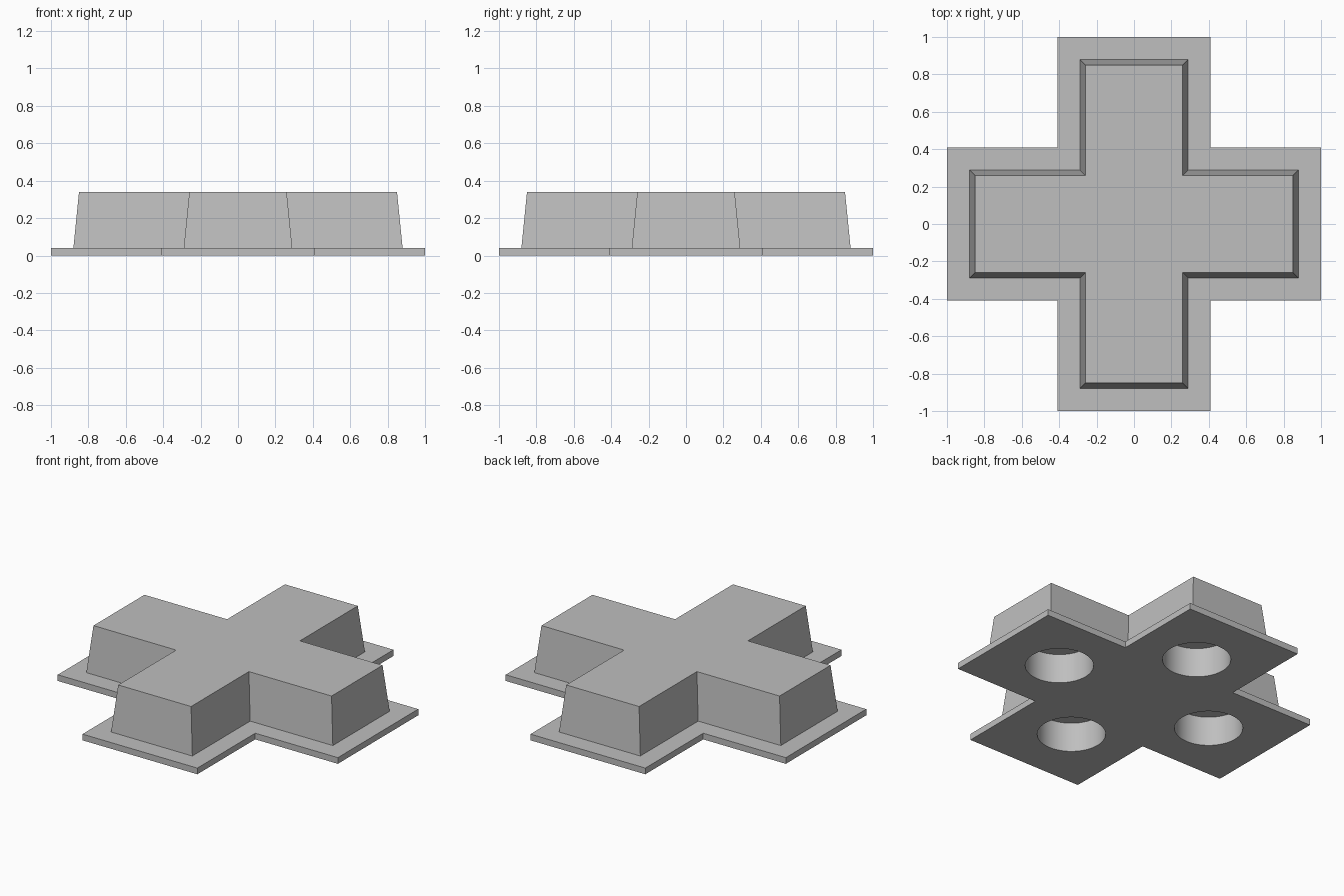
import bpy
import bmesh
from math import radians

if "Cube" in bpy.data.objects:
    bpy.data.objects.remove(bpy.data.objects["Cube"], do_unlink=True)

grey = bpy.data.materials.new("plain grey")
grey.use_nodes = True
colour = (0.52, 0.52, 0.52, 1)
grey.diffuse_color = colour
grey.node_tree.nodes["Principled BSDF"].inputs["Base Color"].default_value = colour


def cross_outline(reach, half):
    """Twelve corners of a plus shape, counter-clockwise."""
    points = []
    x, y = 1, 0
    for _ in range(4):
        for along, across in ((reach, -half), (reach, half), (half, half)):
            points.append((x * along - y * across, y * along + x * across))
        x, y = -y, x
    return points


def add_object(name, bm):
    bmesh.ops.recalc_face_normals(bm, faces=bm.faces)
    mesh = bpy.data.meshes.new(name)
    bm.to_mesh(mesh)
    bm.free()
    mesh.materials.append(grey)
    obj = bpy.data.objects.new(name, mesh)
    bpy.context.collection.objects.link(obj)
    return obj


# Cross body: thin flange stepping in to a tapered raised block
bm = bmesh.new()
levels = [(1, 0.41, 0), (1, 0.41, 0.04), (0.88, 0.29, 0.04), (0.85, 0.26, 0.34)]
rings = [[bm.verts.new((x, y, z)) for x, y in cross_outline(reach, half)]
         for reach, half, z in levels]
for low, high in zip(rings, rings[1:]):
    for i in range(len(low)):
        j = (i + 1) % len(low)
        bm.faces.new((low[i], low[j], high[j], high[i]))
bm.faces.new(rings[0][::-1])
bm.faces.new(rings[-1])
body = add_object("cross_block", bm)

# Round blind holes under the four arms
depth, radius, offset = 0.19, 0.2, 0.57
bm = bmesh.new()
for x, y in ((1, 0), (0, 1), (-1, 0), (0, -1)):
    made = bmesh.ops.create_cone(bm, cap_ends=True, segments=64, radius1=radius,
                                 radius2=radius, depth=2 * depth)
    bmesh.ops.translate(bm, verts=made["verts"], vec=(x * offset, y * offset, 0))
cutter = add_object("hole_cutter", bm)
cutter.hide_render = True

cut = body.modifiers.new("holes", "BOOLEAN")
cut.operation = "DIFFERENCE"
cut.solver = "EXACT"
cut.object = cutter

bpy.ops.object.select_all(action="DESELECT")
body.select_set(True)
bpy.context.view_layer.objects.active = body
bpy.ops.object.modifier_apply(modifier=cut.name)
bpy.data.objects.remove(cutter, do_unlink=True)
bpy.ops.object.shade_smooth_by_angle(angle=radians(5.9))
